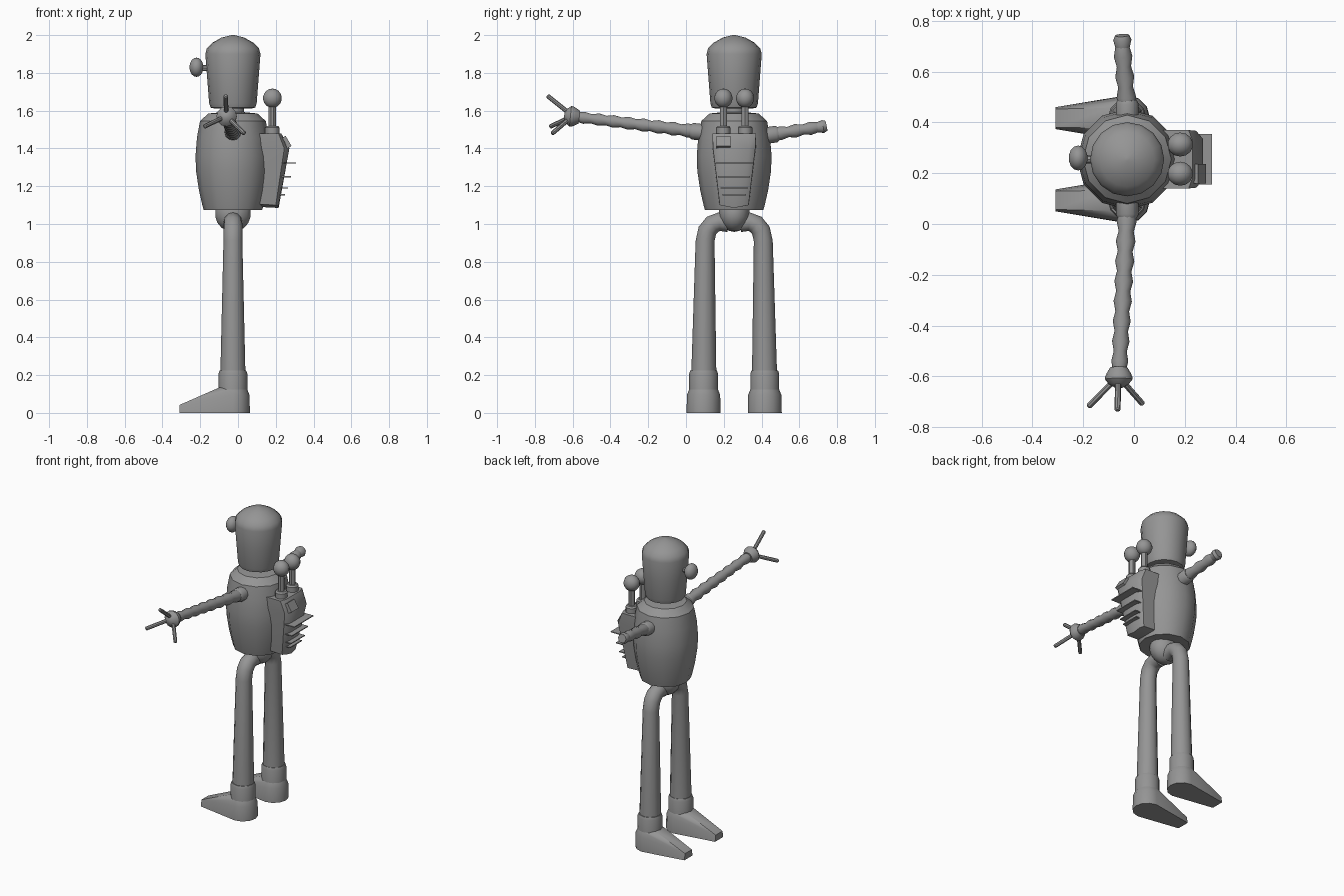
import bpy, bmesh, math
from mathutils import Vector, Matrix

if "Cube" in bpy.data.objects:
    bpy.data.objects.remove(bpy.data.objects["Cube"])

CX, CY = -0.027, 0.255          # body axis

grey = bpy.data.materials.new("grey metal")
grey.diffuse_color = (0.3, 0.3, 0.3, 1)
grey.use_nodes = True
grey.node_tree.nodes["Principled BSDF"].inputs["Base Color"].default_value = grey.diffuse_color


def finish(name, bm):
    bmesh.ops.recalc_face_normals(bm, faces=bm.faces)
    me = bpy.data.meshes.new(name)
    bm.to_mesh(me)
    bm.free()
    me.materials.append(grey)
    ob = bpy.data.objects.new(name, me)
    bpy.context.collection.objects.link(ob)
    return ob


def tube(name, path, radii, sides=12):
    """Skin rings of the given radii along a path, capped at both ends."""
    bm = bmesh.new()
    pts = [Vector(p) for p in path]
    rings = []
    for i, p in enumerate(pts):
        t = (pts[min(i + 1, len(pts) - 1)] - pts[max(i - 1, 0)]).normalized()
        ref = Vector((0, 1, 0)) if abs(t.x) > 0.9 else Vector((1, 0, 0))
        u = (ref - t * ref.dot(t)).normalized()
        v = t.cross(u)
        angles = [2 * math.pi * k / sides for k in range(sides)]
        rings.append([bm.verts.new(p + radii[i] * (u * math.cos(a) + v * math.sin(a)))
                      for a in angles])
    for a, b in zip(rings, rings[1:]):
        for k in range(sides):
            j = (k + 1) % sides
            bm.faces.new((a[k], a[j], b[j], b[k]))
    bm.faces.new(rings[0])
    bm.faces.new(rings[-1])
    return finish(name, bm)


def lathe(name, x, y, profile, sides=12):
    return tube(name, [(x, y, z) for r, z in profile], [r for r, z in profile], sides)


def ball(name, centre, size, segs=14, rings=9):
    bm = bmesh.new()
    m = Matrix.Translation(centre) @ Matrix.Diagonal((*size, 1))
    bmesh.ops.create_uvsphere(bm, u_segments=segs, v_segments=rings, radius=1, matrix=m)
    return finish(name, bm)


def hull(name, points):
    bm = bmesh.new()
    for p in points:
        bm.verts.new(p)
    res = bmesh.ops.convex_hull(bm, input=bm.verts)
    loose = [v for v in bm.verts if not v.link_faces]
    bmesh.ops.delete(bm, geom=loose, context='VERTS')
    bmesh.ops.dissolve_limit(bm, angle_limit=0.02, verts=bm.verts, edges=bm.edges)
    return finish(name, bm)


def box(name, centre, size, tilt=0):
    bm = bmesh.new()
    m = (Matrix.Translation(centre) @ Matrix.Rotation(tilt, 4, 'Y')
         @ Matrix.Diagonal((*size, 1)))
    bmesh.ops.create_cube(bm, size=1, matrix=m)
    return finish(name, bm)


def beaded_arm(name, start, end, waves, r0, r1):
    a, b = Vector(start), Vector(end)
    n = 2 * waves
    path = [a.lerp(b, i / n) for i in range(n + 1)]
    radii = [(r0 + (r1 - r0) * i / n) * (1.0 if i % 2 else 0.76) for i in range(n + 1)]
    return tube(name, path, radii, 10)


# Barrel torso, neck and head
lathe("torso", CX, CY, [(0.13, 1.085), (0.155, 1.075), (0.162, 1.10), (0.18, 1.18), (0.195, 1.28),
                        (0.198, 1.36), (0.19, 1.46), (0.174, 1.545), (0.13, 1.585), (0.06, 1.592)])
lathe("neck", CX, CY, [(0.06, 1.57), (0.06, 1.65)])
lathe("head", CX, CY, [(0.10, 1.612), (0.118, 1.616), (0.126, 1.64), (0.136, 1.77), (0.146, 1.90),
                       (0.138, 1.93), (0.108, 1.96), (0.06, 1.987), (0.008, 2.0)], 16)

# Nose
tube("nose_stem", [(-0.19, CY, 1.825), (-0.15, CY, 1.825)], [0.016, 0.016], 8)
ball("nose", (-0.22, 0.26, 1.83), (0.038, 0.05, 0.051))

# Pelvis, legs, cuffs and shoes
ball("pelvis", (CX, CY, 1.055), (0.097, 0.082, 0.097))
for side, s in (("left", 1), ("right", -1)):
    path = [(0.03, 1.005), (0.08, 1.012), (0.115, 0.998), (0.142, 0.965), (0.154, 0.91), (0.161, 0.18)]
    tube(side + "_leg", [(CX, CY + s * y, z) for y, z in path],
         [0.048, 0.049, 0.05, 0.05, 0.05, 0.067])
    fy = CY + s * 0.162
    lathe(side + "_cuff", CX, fy, [(0.076, 0.08), (0.076, 0.208), (0.07, 0.225), (0.06, 0.225)])
    shoe = []
    for r, z in ((0.09, 0.0), (0.088, 0.095), (0.076, 0.125)):
        shoe += [(CX + r * math.cos(k * math.pi / 6), fy + r * math.sin(k * math.pi / 6), z)
                 for k in range(12)]
    for m in (1, -1):
        shoe += [(-0.31, fy + m * 0.043, 0.0), (-0.31, fy + m * 0.036, 0.042),
                 (-0.1, fy + m * 0.04, 0.134)]
    hull(side + "_shoe", shoe)

# Right arm with hand and three fingers
tube("right_socket", [(CX, 0.10, 1.484), (CX, 0.035, 1.491), (CX, 0.022, 1.492)], [0.044, 0.044, 0.036])
beaded_arm("right_arm", (CX, 0.05, 1.49), (-0.058, -0.58, 1.567), 8, 0.04, 0.033)
palm = [(-0.59, 0.03), (-0.565, 0.034), (-0.585, 0.046), (-0.602, 0.054), (-0.612, 0.054),
        (-0.63, 0.04), (-0.645, 0.015)]
tube("right_hand", [(-0.06, y, 1.57 - 0.1 * (y + 0.61)) for y, r in palm[1:]], [r for y, r in palm[1:]])
for i, tip in enumerate([(-0.18, -0.72, 1.515), (-0.065, -0.735, 1.68), (0.035, -0.71, 1.478)]):
    base = Vector((-0.062, -0.60, 1.572))
    tube("finger_%d" % (i + 1), [base, base.lerp(Vector(tip), 0.97), tip], [0.012, 0.012, 0.007], 8)

# Left arm, ending in a stub
tube("left_socket", [(CX, 0.41, 1.466), (CX, 0.477, 1.476), (CX, 0.49, 1.478)], [0.044, 0.044, 0.036])
beaded_arm("left_arm", (CX, 0.46, 1.474), (-0.046, 0.70, 1.513), 3, 0.039, 0.036)
tube("left_stub", [(-0.045, 0.69, 1.511), (-0.046, 0.725, 1.516), (-0.047, 0.743, 1.52)],
     [0.027, 0.036, 0.028], 10)

# Backpack shell
pack = []
for m in (1, -1):
    for x, y, z in [(0.08, 0.115, 1.478), (0.215, 0.115, 1.478), (0.23, 0.075, 1.478),
                    (0.08, 0.115, 1.40), (0.245, 0.112, 1.40), (0.272, 0.08, 1.40),
                    (0.105, 0.078, 1.105), (0.20, 0.076, 1.10), (0.213, 0.05, 1.095)]:
        pack.append((x, CY + m * y, z))
pack += [(0.12, CY, 1.09), (0.215, CY, 1.085)]
hull("backpack", pack)

# Backpack fins and button
for i, (z, tip, half) in enumerate([(1.322, 0.308, 0.10), (1.25, 0.28, 0.085),
                                    (1.19, 0.265, 0.072), (1.155, 0.25, 0.062)]):
    box("fin_%d" % (i + 1), ((0.19 + tip) / 2, CY, z), (tip - 0.19, 2 * half, 0.006))
box("backpack_button", (0.255, 0.198, 1.432), (0.03, 0.075, 0.062), -0.53)

# Twin antennas
for i, y in enumerate((0.198, 0.313)):
    n = "_%d" % (i + 1)
    lathe("antenna_collar" + n, 0.182, y, [(0.038, 1.46), (0.038, 1.51), (0.03, 1.52)])
    lathe("antenna_pole" + n, 0.182, y, [(0.02, 1.50), (0.02, 1.64)], 10)
    ball("antenna_ball" + n, (0.182, y, 1.666), (0.051, 0.048, 0.051))

# Smooth shading with sharp edges kept
for ob in bpy.context.collection.objects:
    ob.select_set(True)
    bpy.context.view_layer.objects.active = ob
bpy.ops.object.shade_smooth_by_angle(angle=math.radians(36))
